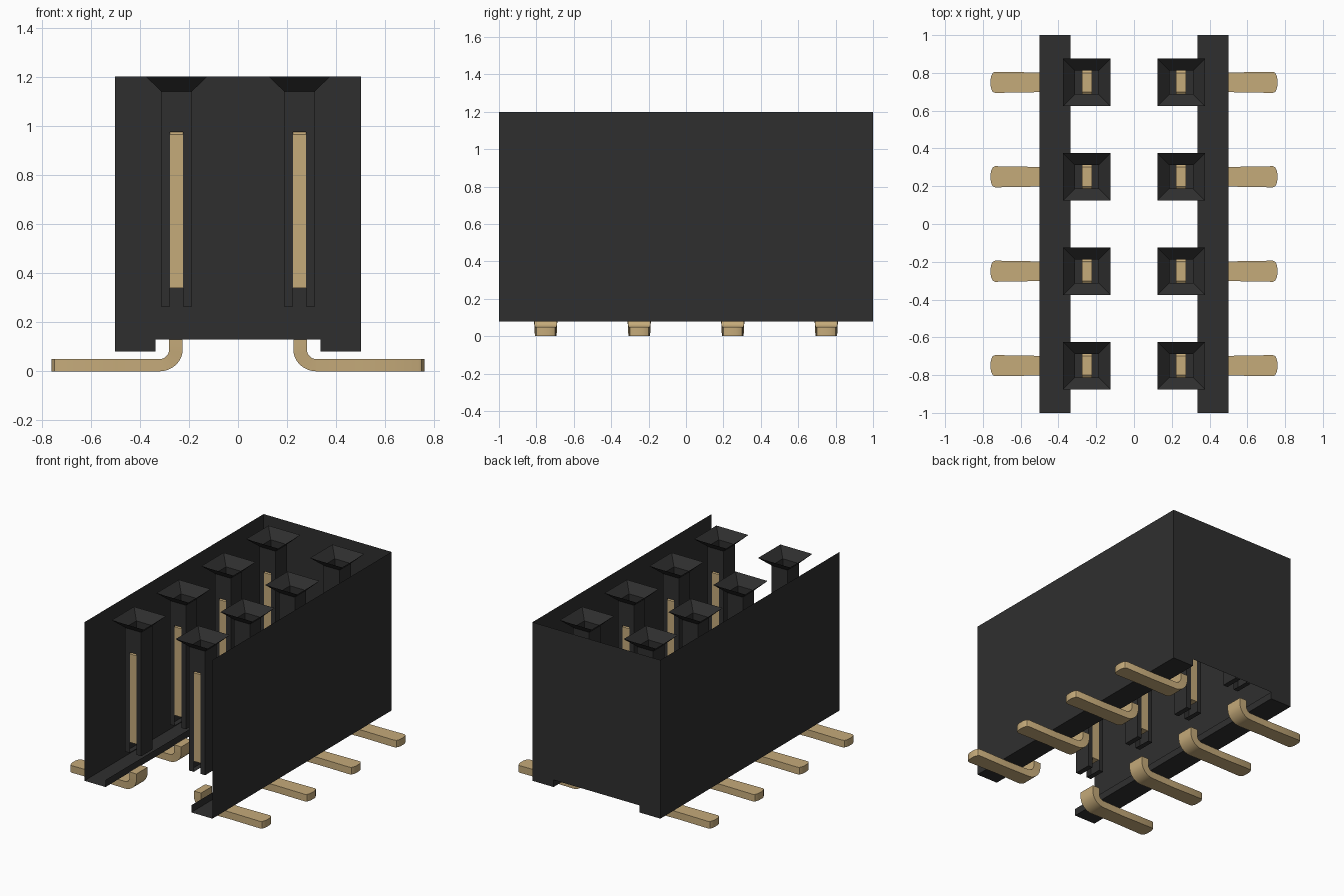
import bpy, bmesh, math

cube = bpy.data.objects.get("Cube")
if cube:
    bpy.data.objects.remove(cube, do_unlink=True)


def material(name, rgb):
    m = bpy.data.materials.new(name)
    m.use_nodes = True
    m.diffuse_color = (*rgb, 1)
    m.node_tree.nodes["Principled BSDF"].inputs["Base Color"].default_value = (*rgb, 1)
    return m


BLACK = material("black_plastic", (0.028, 0.028, 0.028))
GOLD = material("gold_metal", (0.56, 0.405, 0.195))


def finish(bm, name, mat):
    """Turn a bmesh into mesh data with one material."""
    bmesh.ops.remove_doubles(bm, verts=bm.verts, dist=1e-5)
    bmesh.ops.recalc_face_normals(bm, faces=bm.faces)
    me = bpy.data.meshes.new(name)
    bm.to_mesh(me)
    bm.free()
    me.materials.append(mat)
    return me


def place(me, name, loc=(0, 0, 0), turn=0):
    ob = bpy.data.objects.new(name, me)
    ob.location = loc
    ob.rotation_euler.z = turn
    bpy.context.collection.objects.link(ob)
    return ob


def face(bm, pts):
    bm.faces.new([bm.verts.new(p) for p in pts])


def loft(bm, rings, caps=(False, False)):
    """Skin a list of closed rings."""
    rings = [[bm.verts.new(p) for p in r] for r in rings]
    n = len(rings[0])
    for a, b in zip(rings, rings[1:]):
        for i in range(n):
            j = (i + 1) % n
            bm.faces.new((a[i], a[j], b[j], b[i]))
    if caps[0]:
        bm.faces.new(rings[0][::-1])
    if caps[1]:
        bm.faces.new(rings[-1])


# Housing: thin side walls with bottom rails and a back wall, front open
TOP, RAIL_Z, STEP_Z, RAIL_X, HALF_X = 1.2, 0.08, 0.13, 0.335, 0.5
bm = bmesh.new()
profile = [(RAIL_X, STEP_Z), (RAIL_X, RAIL_Z), (HALF_X, RAIL_Z), (HALF_X, TOP)]
for s in (1, -1):
    for (x0, z0), (x1, z1) in zip(profile, profile[1:]):
        face(bm, [(s * x0, -1, z0), (s * x1, -1, z1), (s * x1, 1, z1), (s * x0, 1, z0)])
face(bm, [(x, 1, z) for x, z in profile] + [(-x, 1, z) for x, z in profile[::-1]])
place(finish(bm, "housing", BLACK), "housing")

# Socket: flared funnel on a square tube, slotted front and back
H, F, SLOT = 0.0625, 0.125, 0.0265
NECK, SLOT_TOP, BASE = 1.14, 0.975, 0.265


def square(h, z):
    return [(-h, -h, z), (h, -h, z), (h, h, z), (-h, h, z)]


bm = bmesh.new()
loft(bm, [square(F, TOP), square(H, NECK), square(H, SLOT_TOP)])
for s in (1, -1):
    face(bm, [(s * H, -H, BASE), (s * H, H, BASE), (s * H, H, SLOT_TOP), (s * H, -H, SLOT_TOP)])
    face(bm, [(s * SLOT, -H, BASE), (s * H, -H, BASE), (s * H, H, BASE), (s * SLOT, H, BASE)])
    for y in (-H, H):
        face(bm, [(s * SLOT, y, BASE), (s * H, y, BASE), (s * H, y, SLOT_TOP), (s * SLOT, y, SLOT_TOP)])
socket = finish(bm, "socket", BLACK)

# Contact blade inside the socket, chamfered at the top
bm = bmesh.new()
outline = [(-H, 0.34), (H, 0.34), (H, 0.965), (H - 0.012, 0.975), (0.012 - H, 0.975), (-H, 0.965)]
loft(bm, [[(x, y, z) for y, z in outline] for x in (-SLOT, SLOT)], (True, True))
contact = finish(bm, "contact", GOLD)

# Solder pin: short upright, bend, then a flat foot with a rounded tip
sections = [((-0.025, 0.13), (0.03, 0.13), H)]
for i in range(9):
    a = math.radians(90 * i / 8)
    c, s = math.cos(a), math.sin(a)
    sections.append(((0.07 - 0.095 * c, 0.09 - 0.09 * s),
                     (0.07 - 0.04 * c, 0.09 - 0.04 * s), H - 0.006 * i / 8))
for x, w in ((0.25, 0.052), (0.485, 0.056), (0.498, 0.05), (0.505, 0.036), (0.509, 0.018)):
    sections.append(((x, 0), (x, 0.05), w))
bm = bmesh.new()
loft(bm, [[(a[0], -w, a[1]), (a[0], w, a[1]), (b[0], w, b[1]), (b[0], -w, b[1])]
          for a, b, w in sections], (True, True))
pin = finish(bm, "solder_pin", GOLD)

# Two columns of four positions
pins = []
for side, sx, turn in (("left", 1, 0), ("right", -1, math.pi)):
    for row in range(4):
        loc = (sx * 0.25, -0.75 + 0.5 * row, 0)
        tag = f"{side}_{row + 1}"
        place(socket, "socket_" + tag, loc, turn)
        place(contact, "contact_" + tag, loc, turn)
        pins.append(place(pin, "solder_pin_" + tag, loc, turn))

# Smooth the pin bend, keeping its edges sharp
bpy.ops.object.select_all(action="DESELECT")
pins[0].select_set(True)
bpy.context.view_layer.objects.active = pins[0]
bpy.ops.object.shade_smooth_by_angle(angle=math.radians(30))
